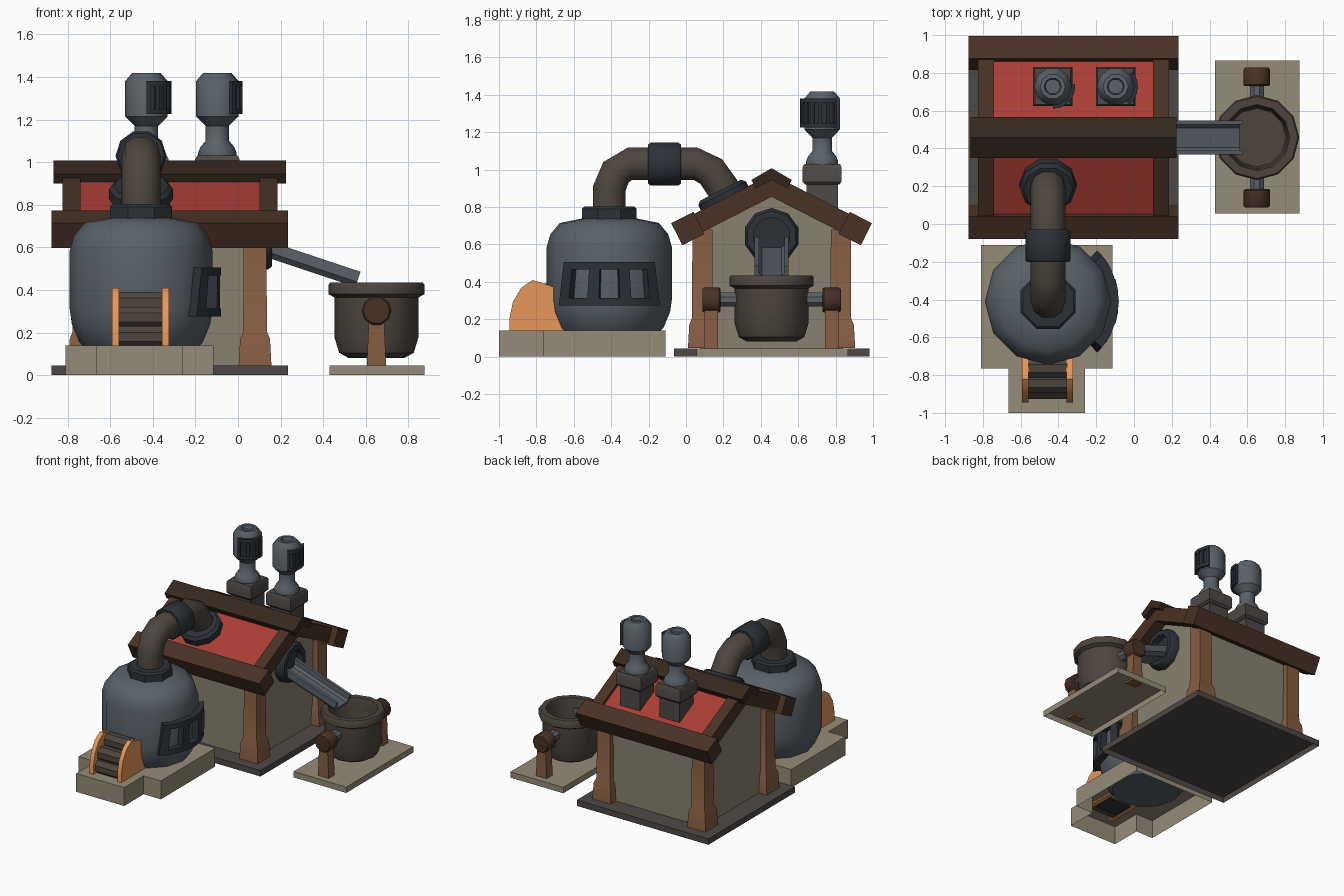
import bpy, bmesh
from math import sin, cos, pi, radians, atan2
from mathutils import Matrix, Vector

if "Cube" in bpy.data.objects:
    bpy.data.objects.remove(bpy.data.objects["Cube"])


def mat(name, r, g, b):
    m = bpy.data.materials.new(name)
    m.diffuse_color = (r, g, b, 1)
    m.use_nodes = True
    m.node_tree.nodes["Principled BSDF"].inputs["Base Color"].default_value = m.diffuse_color
    return m


RED = mat("red_tile", .40, .048, .036)
TIMBER = mat("timber", .24, .11, .055)
DARKWOOD = mat("dark_wood", .065, .032, .018)
RIDGE = mat("ridge_wood", .036, .02, .012)
STONE = mat("stone", .30, .26, .185)
WALL = mat("plaster", .25, .22, .16)
SLAB = mat("slate", .075, .066, .062)
STEEL = mat("steel", .10, .12, .14)
IRON = mat("dark_iron", .026, .032, .04)
BRONZE = mat("old_bronze", .075, .06, .048)
ORANGE = mat("orange", .80, .31, .10)


def make(name, verts, faces, material, open_bottom=False):
    bm = bmesh.new()
    vs = [bm.verts.new(v) for v in verts]
    for f in faces:
        bm.faces.new([vs[i] for i in f])
    bmesh.ops.recalc_face_normals(bm, faces=bm.faces)
    if open_bottom:
        bm.normal_update()
        bmesh.ops.delete(bm, geom=[f for f in bm.faces if f.normal.z < -.9], context='FACES_ONLY')
    me = bpy.data.meshes.new(name)
    bm.to_mesh(me)
    bm.free()
    me.materials.append(material)
    ob = bpy.data.objects.new(name, me)
    bpy.context.collection.objects.link(ob)
    return ob


def loft(name, rings, material, closed=False, xf=None, open_bottom=False):
    """Skin equal-length rings; cap the ends, or join last to first."""
    n, k = len(rings[0]), len(rings)
    verts = [(xf @ Vector(p)) if xf else Vector(p) for r in rings for p in r]
    faces = [(i * n + j, i * n + (j + 1) % n, (i + 1) % k * n + (j + 1) % n, (i + 1) % k * n + j)
             for i in range(k if closed else k - 1) for j in range(n)]
    if not closed:
        faces += [range(n), range((k - 1) * n, k * n)]
    return make(name, verts, faces, material, open_bottom)


def box(name, x, y, z, material, **kw):
    rings = [[(x[0], y[0], h), (x[1], y[0], h), (x[1], y[1], h), (x[0], y[1], h)] for h in z]
    return loft(name, rings, material, **kw)


def post(name, cx, cy, levels, material):
    """Square post from (half x, half y, z) levels."""
    rings = [[(cx + a * hx, cy + b * hy, z) for a, b in ((-1, -1), (1, -1), (1, 1), (-1, 1))]
             for hx, hy, z in levels]
    return loft(name, rings, material)


def prism_x(name, x, profile, material, **kw):
    return loft(name, [[(a, y, z) for y, z in profile] for a in x], material, **kw)


def lathe(name, profile, loc, material, n=12, closed=False, rot=None, turn=0):
    rings = [[(r * cos(2 * pi * j / n + turn), r * sin(2 * pi * j / n + turn), z) for j in range(n)]
             for r, z in profile]
    xf = Matrix.Translation(loc) @ (rot.to_4x4() if rot else Matrix())
    return loft(name, rings, material, closed, xf)


def grille(name, loc, face, half, r0, r1, z0, z1, bars, bw, rail, taper=1, back=None):
    """Curved barred panel wrapped round a vertical cylinder."""
    verts, faces = [], []

    def arc(a0, a1, za, zb, ra, rb, segs):
        base = len(verts)
        for i in range(segs + 1):
            for r, z in ((ra, za), (rb, za), (rb, zb), (ra, zb)):
                a = a0 + (a1 - a0) * i / segs
                a = radians(face + a * (1 + (taper - 1) * (z - z0) / (z1 - z0)))
                verts.append((loc[0] + r * cos(a), loc[1] + r * sin(a), z))
        for i in range(segs):
            for j in range(4):
                p, q = base + 4 * i + j, base + 4 * i + (j + 1) % 4
                faces.append((p, q, q + 4, p + 4))
        faces.append(range(base, base + 4))
        faces.append(range(base + 4 * segs, base + 4 * segs + 4))

    arc(-half, half, z0, z0 + rail, r0, r1, 6)
    arc(-half, half, z1 - rail, z1, r0, r1, 6)
    for i in range(bars):
        c = -half + bw / 2 + (2 * half - bw) * i / (bars - 1)
        arc(c - bw / 2, c + bw / 2, z0 + rail, z1 - rail, r0, r1, 1)
    if back:
        arc(-half + 1, half - 1, z0 + .005, z1 - .005, r0, back, 6)
    make(name, verts, faces, IRON)


# ---- House: slab, gabled walls, corner posts ----
HX, HY = -.32, .4575
T, ANG = .51, radians(27)
box("house_slab", (-.875, .235), (-.065, .98), (0, .045), SLAB, open_bottom=True)
prism_x("house_walls", (HX - .41, HX + .41),
        [(.075, .045), (.84, .045), (.84, .68), (HY, .875), (.075, .68)], WALL, open_bottom=True)
for sx in (-1, 1):
    for sy in (-1, 1):
        post("corner_post", HX + sx * .40, HY + sy * .37,
             [(.077, .077, .046), (.07, .07, .17), (.056, .056, .205), (.053, .053, .68)], TIMBER)

# ---- Roof: panels, rafters, eave beams, ridge cap ----
for s in (-1, 1):
    def slope(top, low, reach):
        return [(HY, top), (HY + s * reach, top - T * reach), (HY + s * reach, low - T * reach), (HY, low)]
    prism_x("roof_panel", (-.76, .12), slope(.952, .865, .44), RED)
    for x in ((-.825, -.74), (.10, .185)):
        prism_x("gable_rafter", x, slope(.975, .855, .44), DARKWOOD)
    c = Vector((HY + s * .4475, .685))
    u = Vector((s * cos(ANG), -sin(ANG))) * .0665
    v = Vector((s * sin(ANG), cos(ANG))) * .066
    prism_x("eave_beam", (-.875, .235), [c + u + v, c + u - v, c - u - v, c - u + v], DARKWOOD)
prism_x("ridge_cap", (-.865, .225),
        [(HY - .108, .945), (HY, 1.008), (HY + .108, .945), (HY + .085, .90), (HY, .945), (HY - .085, .90)], RIDGE)

# ---- Chimneys ----
for cx, face in ((-.43, -42), (-.097, -5)):
    cy = .728
    box("chimney_stack", (cx - .085, cx + .085), (cy - .085, cy + .085), (.74, .93), SLAB)
    post("chimney_block", cx, cy, [(.09, .09, .92), (.104, .104, .935), (.104, .104, 1.015), (.095, .095, 1.03)], SLAB)
    lathe("chimney_pipe", [(.09, 1.02), (.09, 1.045), (.08, 1.07), (.055, 1.10), (.055, 1.17), (.10, 1.215),
                           (.10, 1.38), (.067, 1.418), (.045, 1.418), (.04, 1.39)], (cx, cy, 0), STEEL, 10)
    grille("chimney_vent", (cx, cy), face, 48, .088, .118, 1.225, 1.38, 5, 9, .022, back=.106)

# ---- Boiler on stepped pedestal ----
BX, BY = -.455, -.41
px, qx = (-.81, -.115), (-.665, -.26)
plan = [(px[0], -.11), (px[0], -.765), (qx[0], -.765), (qx[0], -1), (qx[1], -1), (qx[1], -.765),
        (px[1], -.765), (px[1], -.11)]
loft("boiler_pedestal", [[(x, y, z) for x, y in plan] for z in (0, .14)], STONE, open_bottom=True)
lathe("boiler_body", [(.24, .10), (.29, .155), (.325, .24), (.335, .31), (.335, .585), (.315, .655), (.265, .715),
                      (.15, .738)], (BX, BY, 0), STEEL, 12)
lathe("boiler_collar", [(.158, .725), (.158, .79), (.145, .803)], (BX, BY, 0), IRON, 8, turn=pi / 8)
grille("boiler_door", (BX, BY), 0, 46, .30, .375, .275, .505, 4, 10, .038, taper=.88)

# ---- Pipe from boiler to roof ----
path = [(-.41, .78), (-.41, .90), (-.375, .985), (-.30, 1.032), (.05, 1.032), (.135, .99), (.195, .905), (.24, .80)]
rings = []
for i, (y, z) in enumerate(path):
    a, b = path[max(i - 1, 0)], path[min(i + 1, len(path) - 1)]
    t = atan2(b[1] - a[1], b[0] - a[0])
    rings.append([(BX + .092 * cos(k * pi / 5), y - .092 * sin(k * pi / 5) * sin(t),
                   z + .092 * sin(k * pi / 5) * cos(t)) for k in range(10)])
loft("steam_pipe", rings, BRONZE)
lathe("pipe_coupling", [(.11, -.087), (.12, -.075), (.12, .075), (.11, .087)], (BX, -.115, 1.03), IRON, 10,
      rot=Matrix.Rotation(-pi / 2, 3, 'X'))
lathe("roof_flange", [(.08, -.06), (.15, -.06), (.15, .025), (.13, .045), (.08, .045)], (BX, .205, .85), IRON, 10,
      closed=True, rot=Matrix.Rotation(ANG, 3, 'X'))

# ---- Fuel feeder in front of boiler ----
cheek = [(-.945, .13), (-.945, .20), (-.925, .295), (-.88, .37), (-.82, .41), (-.74, .385), (-.60, .33), (-.60, .13)]
for x in ((-.592, -.558), (-.357, -.323)):
    prism_x("feeder_cheek", x, cheek, ORANGE)
for y, z in ((-.875, .18), (-.845, .27), (-.765, .34)):
    lathe("feeder_roller", [(.055, -.105), (.055, .105)], (-.457, y, z), BRONZE, 8,
          rot=Matrix.Rotation(pi / 2, 3, 'Y'), turn=pi / 8)
prism_x("feeder_bed", (-.56, -.355), [(-.85, .13), (-.76, .30), (-.70, .30), (-.70, .13)], IRON)

# ---- Spout on the right gable ----
lathe("spout_flange", [(.10, .03), (.10, .08), (.135, .08), (.15, .06), (.15, 0)], (.08, HY, .645), IRON, 10,
      rot=Matrix.Rotation(pi / 2, 3, 'Y'))
section = [(-.09, 0), (-.09, -.05), (-.065, -.075), (.065, -.075), (.09, -.05), (.09, 0),
           (.068, 0), (.068, -.04), (.052, -.055), (-.052, -.055), (-.068, -.04), (-.068, 0)]
slant = Matrix.Translation((.575, HY, .485)) @ Matrix.Rotation(radians(18.5), 4, 'Y')
loft("pouring_chute", [[(a, y, z) for y, z in section] for a in (-.50, 0)], STEEL, xf=slant)

# ---- Tilting cauldron on its stand ----
CX = .65
box("cauldron_plate", (.43, .875), (.055, .865), (0, .045), STONE, open_bottom=True)
lathe("cauldron", [(.13, .08), (.175, .105), (.198, .18), (.198, .365), (.225, .38), (.225, .425), (.217, .435),
                   (.175, .435), (.165, .38), (.155, .22)], (CX, HY, 0), BRONZE, 12)
for s in (-1, 1):
    rot = Matrix.Rotation(-s * pi / 2, 3, 'X')
    lathe("cauldron_axle", [(.04, .16), (.04, .30)], (CX, HY, .305), STEEL, 8, rot=rot, turn=pi / 8)
    lathe("axle_knob", [(.062, .272), (.07, .28), (.07, .36), (.062, .37)], (CX, HY, .303), DARKWOOD, 10, rot=rot)
    post("axle_post", CX, HY + s * .322, [(.046, .036, .03), (.034, .036, .30)], TIMBER)

# ---- Smooth the round parts, keep hard edges ----
for ob in bpy.context.collection.objects:
    ob.select_set(True)
    bpy.context.view_layer.objects.active = ob
bpy.ops.object.shade_smooth_by_angle(angle=radians(40))
